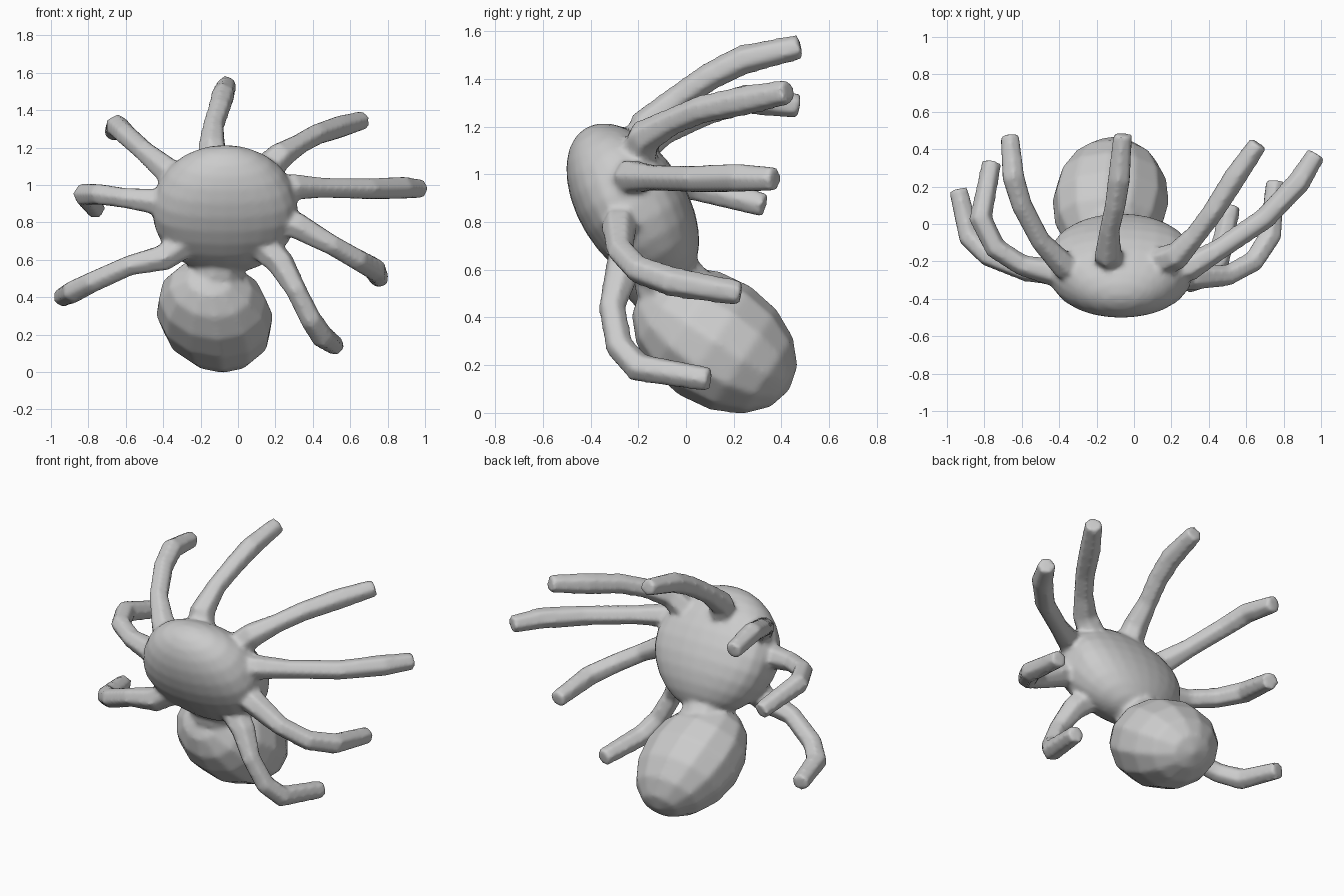
import bpy
from math import radians
from mathutils import Vector

if "Cube" in bpy.data.objects:
    bpy.data.objects.remove(bpy.data.objects["Cube"])

CENTRE = Vector((-0.07, -0.223, 0.87))   # middle of the front body


def activate(obs):
    bpy.ops.object.select_all(action='DESELECT')
    for ob in obs:
        ob.select_set(True)
    bpy.context.view_layer.objects.active = obs[0]


def ball(name, loc, scale, tilt, seg, rings, full=0.0, shear=0.0):
    """Tilted ellipsoid; full thickens its sides, shear leans it in x."""
    bpy.ops.mesh.primitive_uv_sphere_add(segments=seg, ring_count=rings, location=loc,
                                         rotation=(radians(tilt), 0, 0))
    ob = bpy.context.object
    ob.name = name
    for v in ob.data.vertices:
        v.co.y *= max(1 - v.co.x ** 2, 0.1) ** -full
    ob.scale = scale
    bpy.ops.object.transform_apply(location=False, rotation=True, scale=True)
    for v in ob.data.vertices:
        v.co.x -= shear * v.co.z
    return ob


def tube(name, points, radii, res=1):
    cu = bpy.data.curves.new(name, 'CURVE')
    cu.dimensions = '3D'
    cu.bevel_depth = 1.0
    cu.bevel_resolution = res
    cu.use_fill_caps = True
    sp = cu.splines.new('POLY')
    sp.points.add(len(points) - 1)
    for p, co, r in zip(sp.points, points, radii):
        p.co = (*co, 1)
        p.radius = r
    ob = bpy.data.objects.new(name, cu)
    bpy.context.collection.objects.link(ob)
    activate([ob])
    bpy.ops.object.convert(target='MESH')
    return bpy.context.object


# tilted front body, hanging abdomen and the waist joining them
parts = [
    ball("spider_body", CENTRE, (0.39, 0.228, 0.38), 32, 24, 14, full=0.18),
    ball("abdomen", (-0.125, 0.12, 0.303), (0.312, 0.274, 0.376), -123.5, 12, 8, shear=0.14),
    tube("waist", [(-0.1, -0.16, 0.75), (-0.11, -0.08, 0.57), (-0.13, 0.02, 0.42)],
         [0.1, 0.15, 0.18], 3),
]

# legs: base inside the body, bends, then a blunt tip
legs = {
    "leg_top": [(-0.13, -0.26, 1.08), (-0.14, -0.16, 1.21), (-0.13, -0.03, 1.32),
                (-0.1, 0.1, 1.41), (-0.08, 0.24, 1.48), (-0.06, 0.48, 1.535)],
    "leg_upper_right": [(0.12, -0.26, 1.05), (0.23, -0.17, 1.16), (0.33, -0.06, 1.22),
                        (0.42, 0.06, 1.27), (0.54, 0.25, 1.31), (0.665, 0.43, 1.345)],
    "leg_middle_right": [(0.17, -0.29, 0.96), (0.3, -0.23, 0.99), (0.45, -0.14, 0.985),
                         (0.7, 0.03, 0.98), (0.88, 0.22, 0.985), (0.975, 0.375, 0.98)],
    "leg_lower_right": [(0.18, -0.24, 0.87), (0.32, -0.28, 0.78), (0.5, -0.275, 0.68),
                        (0.64, -0.2, 0.6), (0.73, -0.06, 0.55), (0.755, 0.23, 0.5)],
    "leg_bottom_right": [(0.12, -0.2, 0.7), (0.23, -0.27, 0.58), (0.31, -0.31, 0.44),
                         (0.39, -0.28, 0.28), (0.45, -0.2, 0.19), (0.52, 0.1, 0.14)],
    "leg_upper_left": [(-0.27, -0.27, 0.99), (-0.38, -0.22, 1.08), (-0.5, -0.09, 1.18),
                       (-0.6, 0.1, 1.27), (-0.645, 0.25, 1.315), (-0.665, 0.475, 1.285)],
    "leg_middle_left": [(-0.3, -0.27, 0.9), (-0.43, -0.26, 0.91), (-0.6, -0.22, 0.93),
                        (-0.74, -0.13, 0.95), (-0.82, 0.03, 0.95), (-0.76, 0.33, 0.87)],
    "leg_lower_left": [(-0.27, -0.22, 0.68), (-0.4, -0.26, 0.61), (-0.58, -0.25, 0.57),
                       (-0.78, -0.17, 0.48), (-0.88, -0.07, 0.43), (-0.94, 0.185, 0.4)],
}
for name, pts in legs.items():
    pts[0] = Vector(pts[0]).lerp(CENTRE, 0.45)
    parts.append(tube(name, pts, [0.1, 0.078, 0.06, 0.062, 0.066, 0.055]))

# fuse everything into one skin and soften the joints
activate(parts)
bpy.ops.object.join()
body = bpy.context.object
rm = body.modifiers.new("fuse", 'REMESH')
rm.mode = 'VOXEL'
rm.voxel_size = 0.014
rm.use_smooth_shade = True
sm = body.modifiers.new("soften", 'SMOOTH')
sm.factor = 0.5
sm.iterations = 6
activate([body])
bpy.ops.object.convert(target='MESH')
bpy.ops.object.shade_smooth()
